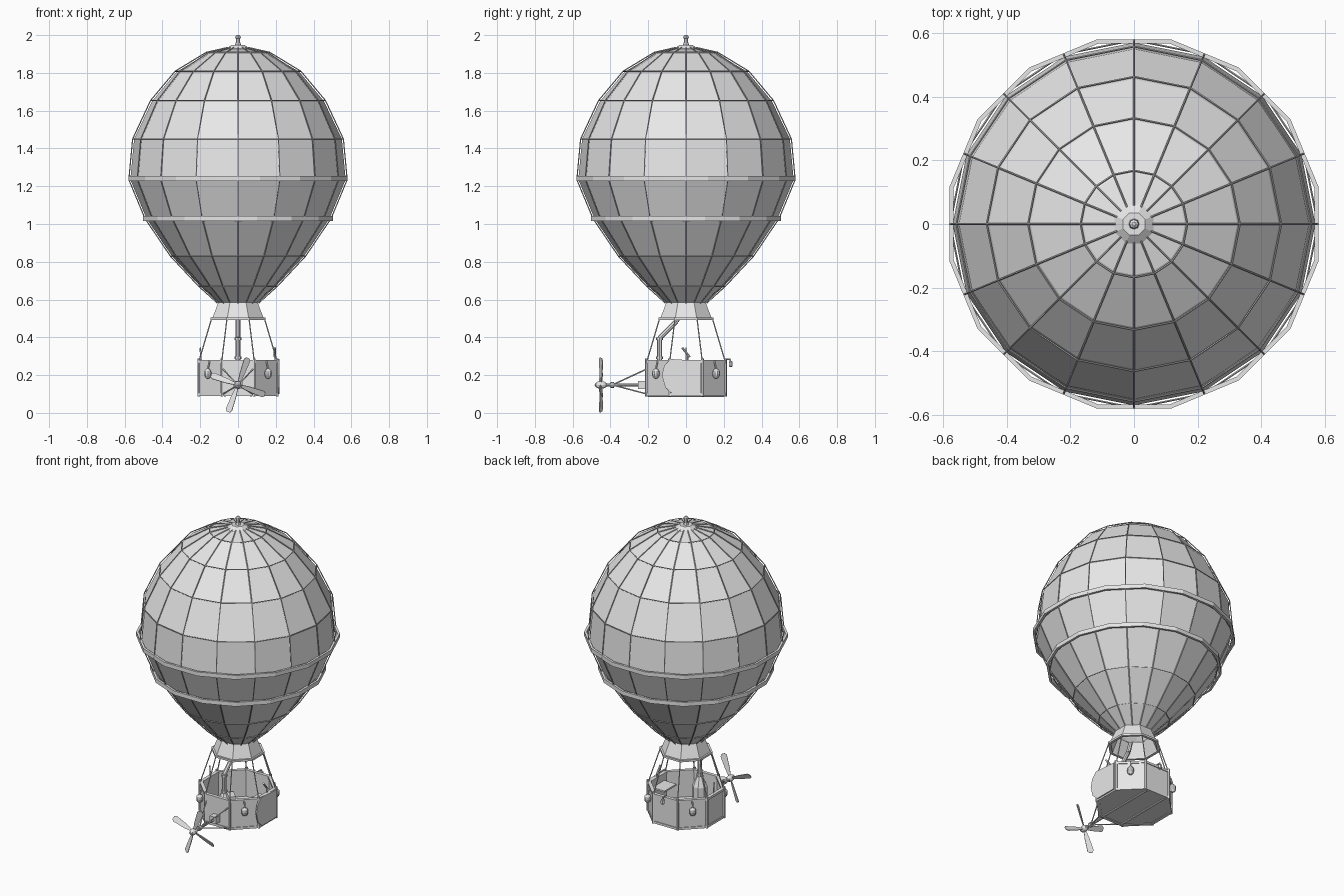
import bpy, bmesh
from math import sin, cos, pi, radians
from mathutils import Vector, Matrix

cube = bpy.data.objects.get("Cube")
if cube:
    bpy.data.objects.remove(cube, do_unlink=True)

grey = bpy.data.materials.new("plain grey")
grey.use_nodes = True
grey.diffuse_color = (0.8, 0.8, 0.8, 1)
grey.node_tree.nodes["Principled BSDF"].inputs["Base Color"].default_value = (0.8, 0.8, 0.8, 1)


def finish(name, bm):
    bmesh.ops.recalc_face_normals(bm, faces=bm.faces)
    mesh = bpy.data.meshes.new(name)
    bm.to_mesh(mesh)
    bm.free()
    mesh.materials.append(grey)
    ob = bpy.data.objects.new(name, mesh)
    bpy.context.collection.objects.link(ob)
    return ob


def polar(r, z, i, n, turn=0.0):
    a = 2 * pi * (i + turn) / n
    return Vector((r * cos(a), r * sin(a), z))


def lathe(name, profile, n, turn=0.0, loop=False, at=(0, 0, 0), caps=False):
    """Revolve (radius, height) points into an n-sided shell."""
    bm = bmesh.new()
    rings = [[bm.verts.new(polar(r, z, i, n, turn) + Vector(at)) for i in range(n)]
             for r, z in profile]
    pairs = list(zip(rings, rings[1:])) + ([(rings[-1], rings[0])] if loop else [])
    for low, high in pairs:
        for i in range(n):
            j = (i + 1) % n
            bm.faces.new((low[i], low[j], high[j], high[i]))
    if caps:
        bm.faces.new(rings[0])
        bm.faces.new(rings[-1])
    return finish(name, bm)


def rods(name, segments, r, sides=6):
    """Straight round bars between pairs of points, in one object."""
    bm = bmesh.new()
    for a, b in segments:
        a, b = Vector(a), Vector(b)
        d = b - a
        m = Matrix.Translation((a + b) / 2) @ d.to_track_quat("Z", "Y").to_matrix().to_4x4()
        bmesh.ops.create_cone(bm, cap_ends=True, segments=sides, radius1=r, radius2=r,
                              depth=d.length, matrix=m)
    return finish(name, bm)


def box(name, at, size, spin=0):
    bm = bmesh.new()
    m = Matrix.Translation(at) @ Matrix.Rotation(radians(spin), 4, "Z") @ Matrix.Diagonal((*size, 1))
    bmesh.ops.create_cube(bm, size=1, matrix=m)
    return finish(name, bm)


def ball(name, at, size):
    bm = bmesh.new()
    m = Matrix.Translation(at) @ Matrix.Diagonal((*size, 1))
    bmesh.ops.create_uvsphere(bm, u_segments=10, v_segments=6, radius=1, matrix=m)
    return finish(name, bm)


def chain(points):
    return list(zip(points, points[1:]))


# Envelope
N = 16
shape = [(0.10, 0.58), (0.20, 0.67), (0.35, 0.83), (0.485, 1.03), (0.57, 1.235),
         (0.55, 1.45), (0.455, 1.65), (0.325, 1.805), (0.16, 1.905), (0.05, 1.93)]
lathe("envelope", shape, N)

# Net of ropes over the envelope
net = [(r + 0.008, z + (0.004 if z > 1.5 else 0)) for r, z in shape]
lines = []
for i in range(N):
    lines += chain([polar(r, z, i, N) for r, z in net])
    lines += [(polar(r, z, i, N), polar(r, z, i + 1, N)) for r, z in net[1:-1]]
rods("net_ropes", lines, 0.003, 4)

# Girdle hoops
for name, r, z in (("upper_hoop", 0.592, 1.24), ("lower_hoop", 0.512, 1.03)):
    h = 0.013
    lathe(name, [(r, z - h), (r, z + h), (r - 0.014, z + h), (r - 0.014, z - h)], N, 0.5, True)

# Crown cap and finial
lathe("crown_cap", [(0.066, 1.915), (0.066, 1.928), (0.038, 1.948)], 8, 0.5, caps=True)
lathe("finial", [(0.018, 1.945), (0.012, 1.96), (0.011, 1.982), (0.015, 1.984),
                 (0.014, 1.994), (0.006, 2.0)], 8, caps=True)

# Neck skirt with its hoop
lathe("neck", [(0.112, 0.585), (0.148, 0.5), (0.14, 0.5), (0.104, 0.585)], 8, 0.5, True)
lathe("neck_hoop", [(0.158, 0.492), (0.158, 0.504), (0.14, 0.504), (0.14, 0.492)], 8, 0.5, True)

# Basket shell, floor and rims
R = 0.226
lathe("basket_wall", [(R, 0.093), (R, 0.275), (R - 0.014, 0.275), (R - 0.014, 0.093)], 8, 0.5, True)
lathe("basket_floor", [(R - 0.01, 0.093), (R - 0.01, 0.107)], 8, 0.5, caps=True)
for name, z in (("top_rim", 0.272), ("bottom_rim", 0.097)):
    h = 0.007
    lathe(name, [(R + 0.005, z - h), (R + 0.005, z + h), (R - 0.018, z + h), (R - 0.018, z - h)],
          8, 0.5, True)
rods("floor_skids", [((x, -0.2, 0.09), (x, 0.2, 0.09)) for x in (-0.07, 0.07)], 0.006)

# Corner posts and suspension ropes
corners = range(8)
rods("corner_posts", [(polar(R, 0.088, i, 8, 0.5), polar(R, 0.288, i, 8, 0.5)) for i in corners], 0.008)
rods("suspension_ropes", [(polar(R - 0.004, 0.28, i, 8, 0.5), polar(0.152, 0.498, i, 8, 0.5))
                          for i in corners], 0.0035, 5)

# Shaped plate on the side panel
bm = bmesh.new()
outline = [(0.08, 0.10), (0.08, 0.275), (-0.08, 0.285), (-0.115, 0.25),
           (-0.128, 0.2), (-0.11, 0.135), (-0.07, 0.10)]
face = bm.faces.new([bm.verts.new((0.213, y, z)) for y, z in outline])
move = bmesh.ops.extrude_face_region(bm, geom=[face])["geom"]
bmesh.ops.translate(bm, vec=(0.008, 0, 0), verts=[v for v in move if isinstance(v, bmesh.types.BMVert)])
finish("side_plate", bm)

# Ballast bags on the four diagonal panels
for i in (1, 3, 5, 7):
    side = ("back_left", "back_right", "front_right", "front_left")[i // 2]
    ball("ballast_" + side, polar(0.226, 0.208, i, 8), (0.021, 0.021, 0.028))
    rods("ballast_tie_" + side, [(polar(0.226, 0.23, i, 8), polar(0.214, 0.275, i, 8))], 0.005)

# Stove with bent pipe up to the neck
lathe("stove", [(0.04, 0.105), (0.045, 0.12), (0.045, 0.22), (0.032, 0.25), (0.018, 0.28)],
      8, 0.5, at=(0, -0.14, 0), caps=True)
rods("stove_pipe", chain([(0, -0.14, 0.27), (0, -0.14, 0.395), (0, -0.05, 0.485), (0, -0.03, 0.54)]), 0.013, 8)
rods("pipe_collars", [((0, -0.14, z), (0, -0.14, z + 0.014)) for z in (0.285, 0.385)], 0.019, 8)

# Motor, drive shaft and braces
HUB = Vector((0, -0.45, 0.148))
box("motor", (0, -0.235, 0.148), (0.045, 0.04, 0.042))
rods("drive_shaft", [((0, -0.2, 0.148), HUB)], 0.008, 8)
rods("shaft_collar", [((0, -0.4, 0.148), (0, -0.38, 0.148))], 0.015, 8)
rods("shaft_braces", [((x, -0.208, z), (0, -0.39, 0.148))
                      for x in (-0.08, 0.08) for z in (0.1, 0.232)], 0.004, 5)

# Propeller
ball("propeller_hub", HUB, (0.02, 0.034, 0.02))
bm = bmesh.new()
for k in range(4):
    turn = Matrix.Translation(HUB) @ Matrix.Rotation(radians(20 + 90 * k), 4, "Y")
    pitch = Matrix.Rotation(radians(28), 4, "X")
    quads = []
    for x, w in ((0.012, 0.006), (0.06, 0.014), (0.14, 0.019), (0.152, 0.01)):
        quads.append([bm.verts.new(turn @ pitch @ Vector((x, y, z)))
                      for y, z in ((-0.002, -w), (0.002, -w), (0.002, w), (-0.002, w))])
    for a, b in chain(quads):
        for i in range(4):
            j = (i + 1) % 4
            bm.faces.new((a[i], a[j], b[j], b[i]))
    bm.faces.new(quads[0])
    bm.faces.new(quads[-1])
finish("propeller_blades", bm)

# Lantern on a bracket at the back
rods("lantern_bracket", chain([(0, 0.2, 0.285), (0, 0.235, 0.285), (0, 0.235, 0.26)]), 0.004)
lathe("lantern", [(0.006, 0.275), (0.012, 0.27), (0.012, 0.248), (0.008, 0.244)],
      6, at=(0, 0.237, 0), caps=True)

# Telescope, lever and cargo inside
rods("telescope", [((0.195, 0.02, 0.295), (0.195, -0.02, 0.345))], 0.006, 8)
rods("telescope_stand", [((0.2, 0.01, 0.27), (0.196, 0.01, 0.305))], 0.005)
rods("lever", [((-0.195, 0, 0.27), (-0.2, 0, 0.345))], 0.004)
box("crate", (0.09, 0.09, 0.14), (0.08, 0.08, 0.07), 45)
box("chest", (-0.11, 0.08, 0.13), (0.07, 0.05, 0.05), -45)
box("chart_table", (0.155, 0, 0.225), (0.09, 0.12, 0.01))
